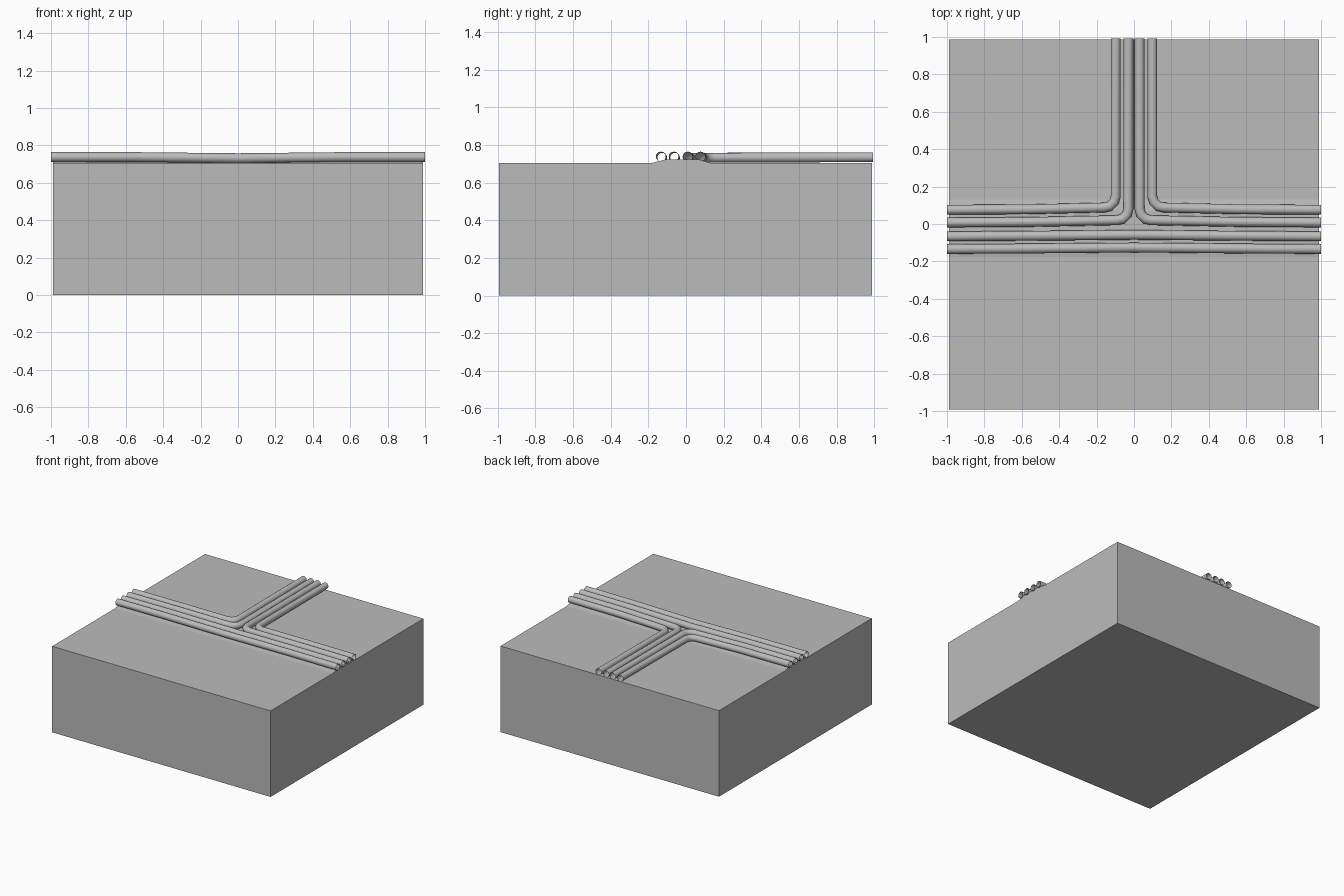
import bpy, bmesh, math
from mathutils import Vector

if "Cube" in bpy.data.objects:
    bpy.data.objects.remove(bpy.data.objects["Cube"])

grey = bpy.data.materials.new("plain grey")
grey.diffuse_color = (0.5, 0.5, 0.5, 1)
grey.use_nodes = True
grey.node_tree.nodes["Principled BSDF"].inputs["Base Color"].default_value = grey.diffuse_color


def finish(name, bm, smooth=False):
    me = bpy.data.meshes.new(name)
    bmesh.ops.recalc_face_normals(bm, faces=bm.faces)
    bm.to_mesh(me)
    bm.free()
    me.materials.append(grey)
    ob = bpy.data.objects.new(name, me)
    bpy.context.collection.objects.link(ob)
    if smooth:
        for p in me.polygons:
            p.use_smooth = True
    return ob


X, Y0, Y1, TOP = 0.99, -0.992, 0.987, 0.705

# ground block: one cross-section at each end and the middle;
# a low bed under the pipes rises towards both ends
bm = bmesh.new()
rings = []
for x, rise in ((-X, 0.017), (0, 0.002), (X, 0.017)):
    section = [(Y0, 0), (Y0, TOP), (-0.18, TOP), (-0.11, TOP + rise),
               (0.07, TOP + rise), (0.13, TOP), (Y1, TOP), (Y1, 0)]
    rings.append([bm.verts.new((x, y, z)) for y, z in section])
for a, b in zip(rings, rings[1:]):
    for i in range(8):
        j = (i + 1) % 8
        bm.faces.new((a[i], a[j], b[j], b[i]))
bm.faces.new(rings[0])
bm.faces.new(rings[-1])
finish("ground_block", bm)


# open-ended pipe swept along a path of points, mitred at each bend
def pipe(name, path, radius=0.026, sides=16):
    pts = [Vector(p) for p in path]
    up = Vector((0, 0, 1))
    bm = bmesh.new()
    prev = None
    for i, p in enumerate(pts):
        d_in = (p - pts[max(i - 1, 0)]).normalized()
        d_out = (pts[min(i + 1, len(pts) - 1)] - p).normalized()
        d = (d_in + d_out).normalized()
        side = d.cross(up).normalized()
        widen = 1 / max(0.5, d.dot(d_out if d_out.length else d_in))
        ring = []
        for k in range(sides):
            a = 2 * math.pi * k / sides
            ring.append(bm.verts.new(p + side * math.cos(a) * radius * widen
                                     + up * math.sin(a) * radius))
        if prev:
            for k in range(sides):
                j = (k + 1) % sides
                bm.faces.new((prev[k], prev[j], ring[j], ring[k]))
        prev = ring
    finish(name, bm, True)


ZE, ZM = 0.738, 0.732   # pipe height at the ends and in the middle

# two through pipes with a slight bow
for name, ye, ym in (("front_pipe", -0.134, -0.126), ("second_pipe", -0.066, -0.058)):
    pipe(name, [(-1, ye, ZE), (-0.55, ye + 0.003, ZE), (0, ym, ZM),
                (0.55, ye + 0.003, ZE), (1, ye, ZE)])

# bent pipes turning towards the back, mirrored left and right
for label, s in (("left", -1), ("right", 1)):
    for name, ye, ym, xb in (("inner_bend_pipe", 0.008, 0.020, 0.030),
                             ("outer_bend_pipe", 0.076, 0.088, 0.098)):
        r = 0.06
        path = [(s, ye, ZE), (s * 0.55, ye + 0.003, ZE)]
        for k in range(4):
            a = math.pi / 2 * k / 3
            path.append((s * (xb + r - r * math.sin(a)),
                         ym + r - r * math.cos(a), ZM))
        path.append((s * xb, 0.993, 0.735))
        pipe(label + "_" + name, path)
